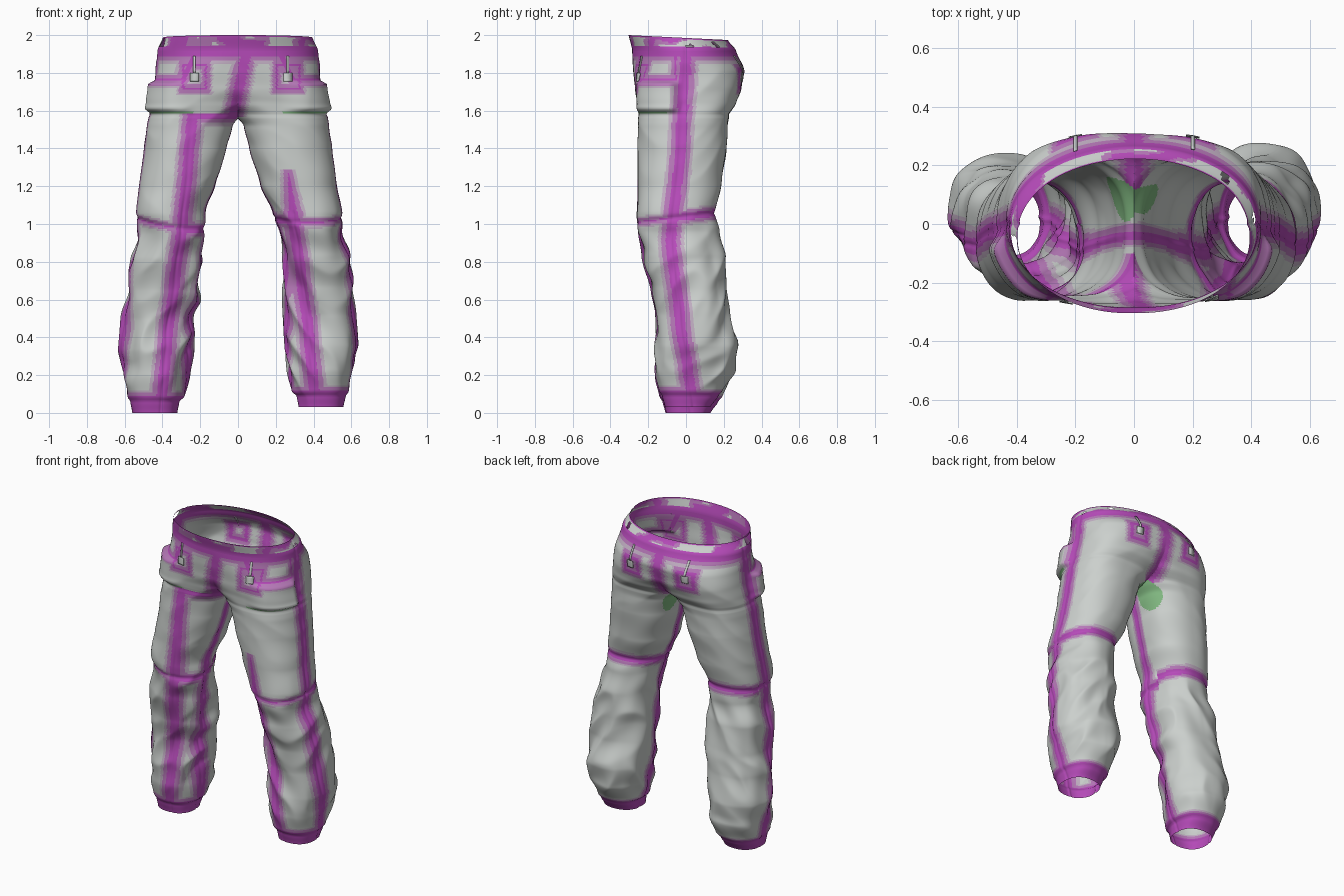
import bpy, bmesh, math
from mathutils import Vector, noise

cube = bpy.data.objects.get("Cube")
if cube:
    bpy.data.objects.remove(cube)

# Materials
GREY, PALE, ORCHID, MAGENTA, GREEN = range(5)
mats = []
for name, rgb in (("cloth grey", (.60, .63, .61)), ("pale lilac", (.54, .43, .55)),
                  ("orchid", (.47, .19, .48)), ("magenta", (.47, .07, .49)),
                  ("green", (.22, .48, .22))):
    m = bpy.data.materials.new(name)
    m.use_nodes = True
    m.diffuse_color = (*rgb, 1)
    m.node_tree.nodes["Principled BSDF"].inputs["Base Color"].default_value = (*rgb, 1)
    mats.append(m)

# Leg outline per height: z, inner x, outer x, front y, back y
OUTLINE = [
    (0, .32, .56, -.11, .13), (.06, .31, .57, -.125, .17), (.085, .285, .585, -.14, .19),
    (.2, .26, .60, -.165, .26), (.33, .25, .625, -.165, .27), (.5, .24, .615, -.155, .23),
    (.65, .24, .605, -.175, .215), (.82, .235, .585, -.225, .205), (.95, .215, .545, -.25, .17),
    (1.05, .185, .55, -.26, .15), (1.2, .12, .52, -.255, .185), (1.4, .06, .495, -.255, .215),
    (1.52, .03, .48, -.25, .22), (1.58, -.015, .47, -.25, .23), (1.64, -.10, .455, -.255, .265),
    (1.72, -.22, .445, -.27, .295), (1.81, -.34, .435, -.28, .31), (1.92, -.425, .425, -.285, .265),
    (1.99, -.395, .395, -.305, .22)]
FRONT_SEAM = [(0, .41), (.4, .375), (.7, .335), (1, .295), (1.3, .265), (1.6, .24)]
SIDE_SEAM = [(0, .04), (.2, .01), (.45, -.03), (.9, -.08), (1.4, -.03), (1.9, 0)]


def clamp(v):
    return max(0, min(1, v))


def smooth(a, b, v):
    v = clamp((v - a) / (b - a))
    return v * v * (3 - 2 * v)


def lookup(table, z):
    i = 0
    while i < len(table) - 2 and z > table[i + 1][0]:
        i += 1
    p, q = table[i], table[i + 1]
    f = clamp((z - p[0]) / (q[0] - p[0]))
    f = .5 * f + .5 * f * f * (3 - 2 * f)
    return [a + (b - a) * f for a, b in zip(p[1:], q[1:])]


def box_edge(u, v, w, h):
    return abs(max(abs(u) - w, abs(v) - h))


def knee_height(s, x, y):
    return 1.03 + .12 * y + (.15 * (x - .45) if s < 0 and y < 0 else 0)


def tab_x(s):
    return .265 if s > 0 else .23


def seam_distance(s, t, x, y, z):
    """Distance to the nearest long seam of a leg."""
    d = 1
    c, n = math.cos(t), math.sin(t)
    if n < -.25 and z < (1.28 if s > 0 else 1.58):
        d = abs(x - lookup(FRONT_SEAM, z)[0])
        if s > 0 and z > 1.06:
            d += .1 * (z - 1.0)
    side = lookup(SIDE_SEAM, z)[0]
    if c > .5:
        d = min(d, abs(y - side))
    if c < -.5 and z < 1.58:
        d = min(d, abs(y - side + .015) * (1 + .6 * smooth(1, 1.3, z)))
    return d


def surface(s, t, z):
    """Point on one half of the trousers, s = +1 for left, -1 for right."""
    xi, xo, yf, yb = lookup(OUTLINE, z)
    calf = smooth(.08, .25, z) * (1 - smooth(.85, 1.1, z))
    if s < 0:
        shift = smooth(.5, .64, z) * (1 - smooth(.9, 1.15, z))
        xi -= .04 * shift
        xo -= .02 * shift
        yb -= .03 * calf
    power = 2 / (2.3 + .3 * smooth(1.4, 1.65, z) - .5 * smooth(1.72, 1.9, z))
    c, n = math.cos(t), math.sin(t)
    x = (xi + xo) / 2 + (xo - xi) / 2 * math.copysign(abs(c) ** power, c)
    y = (yf + yb) / 2 + (yb - yf) / 2 * math.copysign(abs(n) ** power, n)
    # Cloth folds
    slant = z * 4.5 + .6 * c - .5 * n
    f = noise.noise(Vector((c * .9 + 7 * s, n * .9, slant)))
    g = noise.noise(Vector((c * 1.5, n * 1.5 + 9 * s, z * 3)))
    amp = .005 + .015 * calf
    if z < .08 or z > 1.86:
        amp = .002
    r = amp * (.7 - 3 * math.sqrt(f * f + .004) + .8 * g)
    # Sewn grooves
    r -= .008 * math.exp(-((z - knee_height(s, x, y)) / .012) ** 2)
    r -= .005 * math.exp(-((z - 1.58) / .008) ** 2)
    r -= .005 * math.exp(-(seam_distance(s, t, x, y, z) / .008) ** 2)
    # Baggy hip pocket
    pocket = smooth(.22, .36, x) * smooth(.02, .09, -y)
    r += .042 * pocket * smooth(1.58, 1.615, z) * (1 - smooth(1.74, 1.765, z))
    r *= clamp(x / .08)
    lift = .03 * (1 - z / 1.5) if s > 0 and z < 1.5 else 0
    tilt = -.05 * y * smooth(1.9, 1.99, z)
    return Vector((s * (x + c * r), y + .7 * n * r, z + lift + tilt))


def cloth_colour(s, t, p, z):
    x, y = abs(p.x), p.y
    c, n = math.cos(t), math.sin(t)
    # Rounded crotch patch and pocket piping
    if c < -.4 and z > 1.38:
        reach = .075 if s < 0 else .05
        if ((y - .085) / reach) ** 2 + ((z - 1.51) / .09) ** 2 < 1:
            return GREEN
    if abs(z - 1.585) < .005 and y < -.1 and x > .24:
        return GREEN
    d = seam_distance(s, t, x, y, z)
    d = min(d, 1.5 * abs(z - knee_height(s, x, y)) + (.022 if n < 0 and c > -.2 else 0))
    d = min(d, max(0, 1.915 - z), max(0, z - .07) * (2.2 if n > 0 else 1.4))
    if z > 1.57:
        fly = .2 * (z - 1.69) if y < 0 else 0
        d = min(d, abs(p.x - fly))
        if n < 0 and x < .4:
            d = min(d, 1.4 * box_edge(x - tab_x(s), z - 1.78, .06, .065) + .02)
        if n > 0 and x < .35:
            d = min(d, 1.4 * box_edge(x - .2, z - 1.77, .05, .05) + .012)
        if c > .4:
            d = min(d, 1.2 * box_edge(y + .15, z - 1.83, .095, .07) + .022)
    if s < 0 and 1.5 < z < 1.58 and y < -.1 and x < .24:
        d = min(d, 1.56 - z + .025)
    return MAGENTA if d < .028 else ORCHID if d < .052 else PALE if d < .07 else GREY


def band_colour(s, t, p, z):
    patch = noise.noise(Vector((p.x * 7, p.y * 7, z * 9)))
    if 1.935 < z < 1.977 and patch > -.2:
        if abs(p.x) > .3 and patch > .25:
            return None
        return GREY if patch > -.06 else ORCHID
    return MAGENTA


def cuff_colour(s, t, p, z):
    return MAGENTA


def add_object(name, bm, angle=60):
    mesh = bpy.data.meshes.new(name)
    bm.to_mesh(mesh)
    bm.free()
    ob = bpy.data.objects.new(name, mesh)
    bpy.context.collection.objects.link(ob)
    for m in mats:
        mesh.materials.append(m)
    bpy.ops.object.select_all(action='DESELECT')
    ob.select_set(True)
    bpy.context.view_layer.objects.active = ob
    bpy.ops.object.shade_smooth_by_angle(angle=math.radians(angle))
    return ob


def shell(name, z0, z1, rows, sides, colour, count=216):
    """Loft each half as a tube and trim it at the centre line."""
    bm = bmesh.new()
    for s in sides:
        rings = []
        for i in range(rows + 1):
            z = z0 + (z1 - z0) * i / rows
            rings.append([bm.verts.new(surface(s, math.tau * k / count, z)) for k in range(count)])
        for i in range(rows):
            z = z0 + (z1 - z0) * (i + .5) / rows
            for k in range(count):
                j = (k + 1) % count
                quad = [rings[i][k], rings[i][j], rings[i + 1][j], rings[i + 1][k]]
                middle = sum((v.co for v in quad), Vector()) / 4
                if s * middle.x < -.05:
                    continue
                index = colour(s, math.tau * (k + .5) / count, middle, z)
                if index is not None:
                    bm.faces.new(quad[::s]).material_index = index
        half = [v for ring in rings for v in ring]
        faces = {f for v in half for f in v.link_faces}
        edges = {e for v in half for e in v.link_edges}
        bmesh.ops.bisect_plane(bm, geom=half + list(edges) + list(faces), plane_co=(0, 0, 0),
                               plane_no=(s, 0, 0), clear_inner=True)
    bmesh.ops.delete(bm, geom=[v for v in bm.verts if not v.link_faces], context='VERTS')
    bmesh.ops.remove_doubles(bm, verts=bm.verts, dist=.0005)
    return add_object(name, bm)


shell("trouser_legs", .07, 1.915, 190, (1, -1), cloth_colour)
shell("waistband", 1.915, 1.985, 9, (1, -1), band_colour)
shell("left_cuff", 0, .07, 8, (1,), cuff_colour)
shell("right_cuff", 0, .07, 8, (-1,), cuff_colour)


# Straps and tabs lying on the cloth
def plate(name, s, facing, x, width, z0, z1):
    bm = bmesh.new()
    grid = []
    for i in range(7):
        z = z0 + (z1 - z0) * i / 6
        row = []
        for k in (-.5, 0, .5):
            angles = [facing * math.pi * a / 300 for a in range(301)]
            t = min(angles, key=lambda a: abs(s * surface(s, a, z).x - x - k * width))
            p = surface(s, t, z)
            row.append(bm.verts.new((s * (x + k * width), p.y + facing * .005, p.z)))
        grid.append(row)
    for a, b in zip(grid, grid[1:]):
        for k in (0, 1):
            bm.faces.new((a[k], a[k + 1], b[k + 1], b[k])).material_index = GREY
    ob = add_object(name, bm, 40)
    ob.modifiers.new("thickness", 'SOLIDIFY').thickness = .004


for s, side in ((1, "left"), (-1, "right")):
    for facing, end, x in ((-1, "front", tab_x(s)), (1, "back", .2)):
        plate(f"{side}_{end}_strap", s, facing, x, .012, 1.80, 1.89)
        plate(f"{side}_{end}_tab", s, facing, x, .045, 1.755, 1.80)
